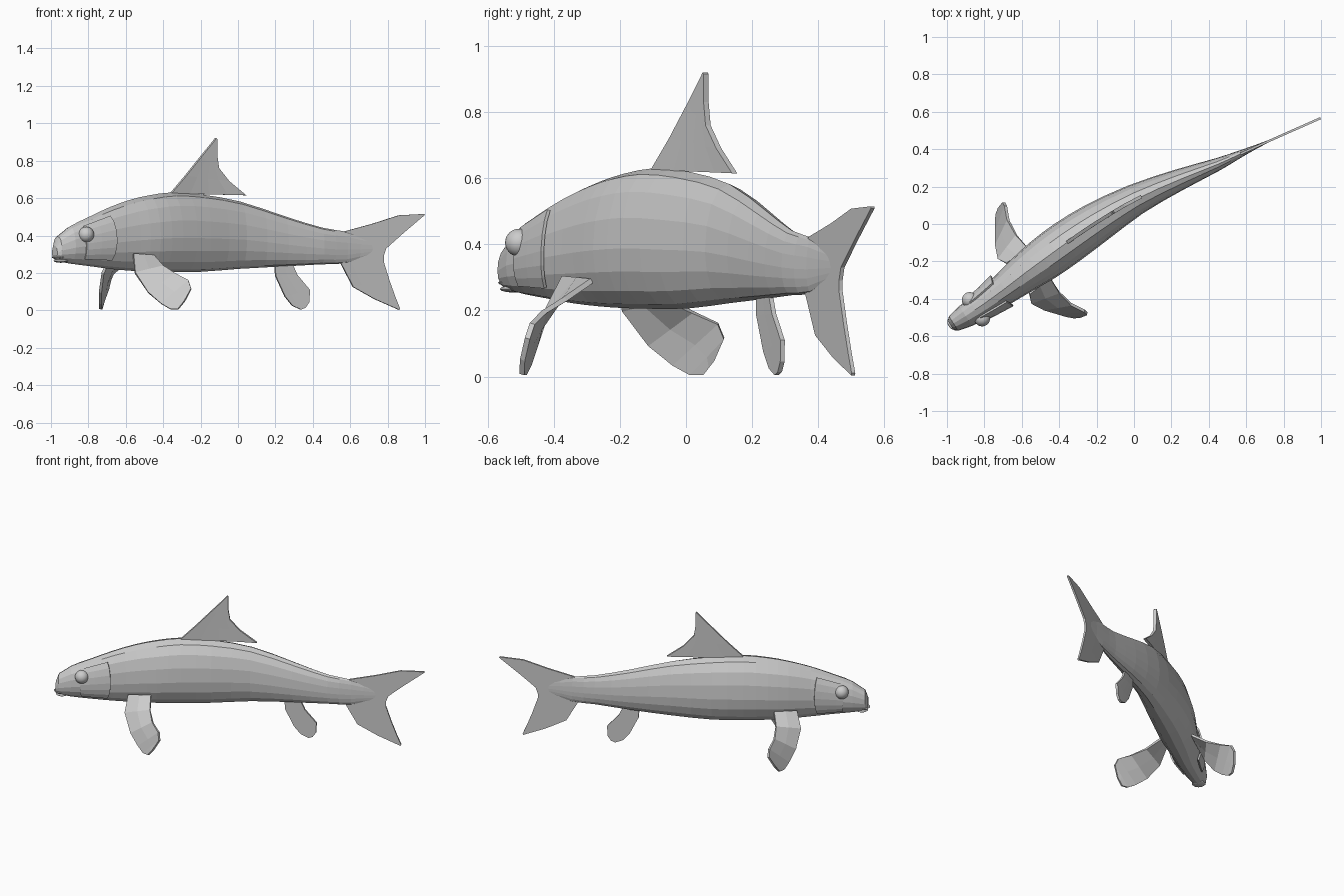
import bpy, bmesh, math
from mathutils import Vector, Matrix

if "Cube" in bpy.data.objects:
    bpy.data.objects.remove(bpy.data.objects["Cube"])

# Body stations: x, midline y, half width, bottom z, top z
ROWS = [(-0.98, -.542, .028, .275, .345), (-0.965, -.532, .046, .262, .395),
        (-0.9, -.492, .063, .25, .448), (-0.8, -.425, .075, .237, .498),
        (-0.69, -.345, .086, .222, .55), (-0.58, -.26, .104, .212, .59),
        (-0.48, -.187, .117, .207, .614), (-0.36, -.10, .12, .205, .63),
        (-0.2, .008, .11, .206, .62), (0.01, .132, .084, .222, .582),
        (0.25, .24, .057, .235, .503), (0.45, .32, .034, .246, .442),
        (0.58, .38, .018, .252, .42), (0.72, .443, .006, .29, .38),
        (1.0, .567, .004, .3, .36)]


def station(x):
    """Smoothly interpolated station: y, width, bottom, top."""
    i = 0
    while i < len(ROWS) - 2 and x > ROWS[i + 1][0]:
        i += 1
    a, b = ROWS[i], ROWS[i + 1]
    t = (x - a[0]) / (b[0] - a[0])

    def slope(j, k):
        p, q = ROWS[max(j - 1, 0)], ROWS[min(j + 1, len(ROWS) - 1)]
        return (q[k] - p[k]) / (q[0] - p[0])
    h, out = b[0] - a[0], []
    for k in range(1, 5):
        out.append((2*t**3 - 3*t*t + 1) * a[k] + (t**3 - 2*t*t + t) * h * slope(i, k)
                   + (3*t*t - 2*t**3) * b[k] + (t**3 - t*t) * h * slope(i + 1, k))
    return out


def side_dir(x):
    d = Vector((.04, station(x + .02)[0] - station(x - .02)[0], 0)).normalized()
    return Vector((d.y, -d.x, 0))


def surf(x, ang, extra=0.0):
    """Point on the body skin; angle 0 is the fish's -y flank."""
    y, w, zb, zt = station(x)
    c, s = math.cos(ang), math.sin(ang)
    zm = zb + .43 * (zt - zb)
    z = zm + s * (zt - zm if s > 0 else zm - zb)
    u = math.copysign(abs(c) ** .88, c) * (w + extra)
    return Vector((x, y, z)) + side_dir(x) * u


def make(name, verts, faces, thick=0):
    me = bpy.data.meshes.new(name)
    me.from_pydata([tuple(v) for v in verts], [], faces)
    bm = bmesh.new()
    bm.from_mesh(me)
    bmesh.ops.recalc_face_normals(bm, faces=bm.faces)
    bm.to_mesh(me)
    bm.free()
    ob = bpy.data.objects.new(name, me)
    bpy.context.collection.objects.link(ob)
    if thick:
        m = ob.modifiers.new("thickness", 'SOLIDIFY')
        m.thickness, m.offset = thick, 0
    return ob


def grid(name, rows, thick=0):
    n = len(rows[0])
    faces = [(i*n + j, i*n + j + 1, (i+1)*n + j + 1, (i+1)*n + j)
             for i in range(len(rows) - 1) for j in range(n - 1)]
    return make(name, [v for r in rows for v in r], faces, thick)


# Body loft
N = 16
xs = []
for a, b in zip(ROWS[:-2], ROWS[1:-1]):
    k = 2 if b[0] - a[0] > .07 else 1
    xs += [a[0] + (b[0] - a[0]) * j / k for j in range(k)]
xs.append(ROWS[-2][0])
verts = [surf(x, math.tau * j / N) for x in xs for j in range(N)]
faces = [(i*N + j, i*N + (j+1) % N, (i+1)*N + (j+1) % N, (i+1)*N + j)
         for i in range(len(xs) - 1) for j in range(N)]
faces += [tuple(range(N)), tuple(range(len(verts) - N, len(verts)))]
make("body", verts, faces)


# Midline fins: rows of (leading x, z, trailing x, z) that follow the body bend
def midline_fin(name, pairs, thick, steps=4):
    rows = []
    for ax, az, bx, bz in pairs:
        r = []
        for j in range(steps + 1):
            t = j / steps
            x = ax + (bx - ax) * t
            r.append(Vector((x, station(x)[0], az + (bz - az) * t)))
        rows.append(r)
    return grid(name, rows, thick)


midline_fin("dorsal_fin", [(-.36, .625, .04, .615), (-.28, .72, -.05, .69),
                           (-.20, .82, -.105, .76), (-.135, .90, -.115, .83),
                           (-.12, .92, -.115, .915)], .018)
midline_fin("tail_fin", [(.995, .515, .997, .51), (.86, .508, .885, .415),
                         (.72, .463, .79, .33), (.57, .422, .777, .29),
                         (.55, .25, .777, .26), (.615, .125, .808, .16),
                         (.73, .06, .84, .07), (.86, .003, .864, .01)], .012)
midline_fin("anal_fin", [(.195, .27, .28, .27), (.2, .185, .315, .19),
                         (.25, .075, .382, .11), (.29, .025, .38, .045),
                         (.335, .004, .36, .014)], .014)

# Paired pectoral fins: rows of leading and trailing points
PEC = [((-.56, -.37, .30), (-.45, -.285, .29)), ((-.55, -.42, .20), (-.40, -.365, .235)),
       ((-.48, -.455, .095), (-.335, -.43, .195)), ((-.41, -.475, .035), (-.265, -.465, .16)),
       ((-.36, -.49, .006), (-.25, -.48, .115)), ((-.32, -.497, .006), (-.285, -.495, .05))]
pivot, d = Vector((-.55, -.24, 0)), Vector((.8, .6, 0))


def flip(p):
    """Reflect a point across the vertical plane through the fish's front half."""
    v = Vector((p[0], p[1], 0)) - pivot
    q = pivot + 2 * v.dot(d) * d - v
    return Vector((q.x, q.y, p[2]))


for side in ("right", "left"):
    rows = []
    for a, b in PEC:
        r = [Vector(a).lerp(Vector(b), t) for t in (0, .5, 1)]
        rows.append([flip(p) for p in r] if side == "left" else r)
    grid("pectoral_fin_" + side, rows, .016)


# Gill covers: raised patches on both sides of the head
for side, sg in (("right", 1), ("left", -1)):
    rows = []
    for i in range(5):
        row = []
        for j in range(7):
            a = -.75 + 1.7 * j / 6
            bulge = .02 * (1 - ((j - 3) / 3.6) ** 2)
            x = -.85 + (.125 + bulge) * i / 4
            row.append(surf(x, a if sg > 0 else math.pi - a, .002 + .012 * i / 4))
        rows.append(row)
    grid("gill_cover_" + side, rows, .01)


def blob(name, loc, scale, segs, rings, angle=0):
    me = bpy.data.meshes.new(name)
    bm = bmesh.new()
    bmesh.ops.create_uvsphere(bm, u_segments=segs, v_segments=rings, radius=1)
    bmesh.ops.transform(bm, verts=bm.verts, matrix=Matrix.Translation(loc)
                        @ Matrix.Rotation(angle, 4, 'Z') @ Matrix.Diagonal((*scale, 1)))
    bm.to_mesh(me)
    bm.free()
    ob = bpy.data.objects.new(name, me)
    bpy.context.collection.objects.link(ob)
    return ob


# Eyes, smooth spheres on the sides of the head
for side, sg in (("right", 1), ("left", -1)):
    x = -.845
    c = Vector((x, station(x)[0], .405)) + side_dir(x) * .06 * sg
    eye = blob("eye_" + side, c, (.042, .042, .042), 20, 12)
    eye.data.polygons.foreach_set("use_smooth", [True] * len(eye.data.polygons))

# Lips
for name, x, z in (("upper_lip", -.957, .284), ("lower_lip", -.948, .265)):
    blob(name, Vector((x, station(x)[0], z)), (.04, .043, .011), 10, 6, .6)
